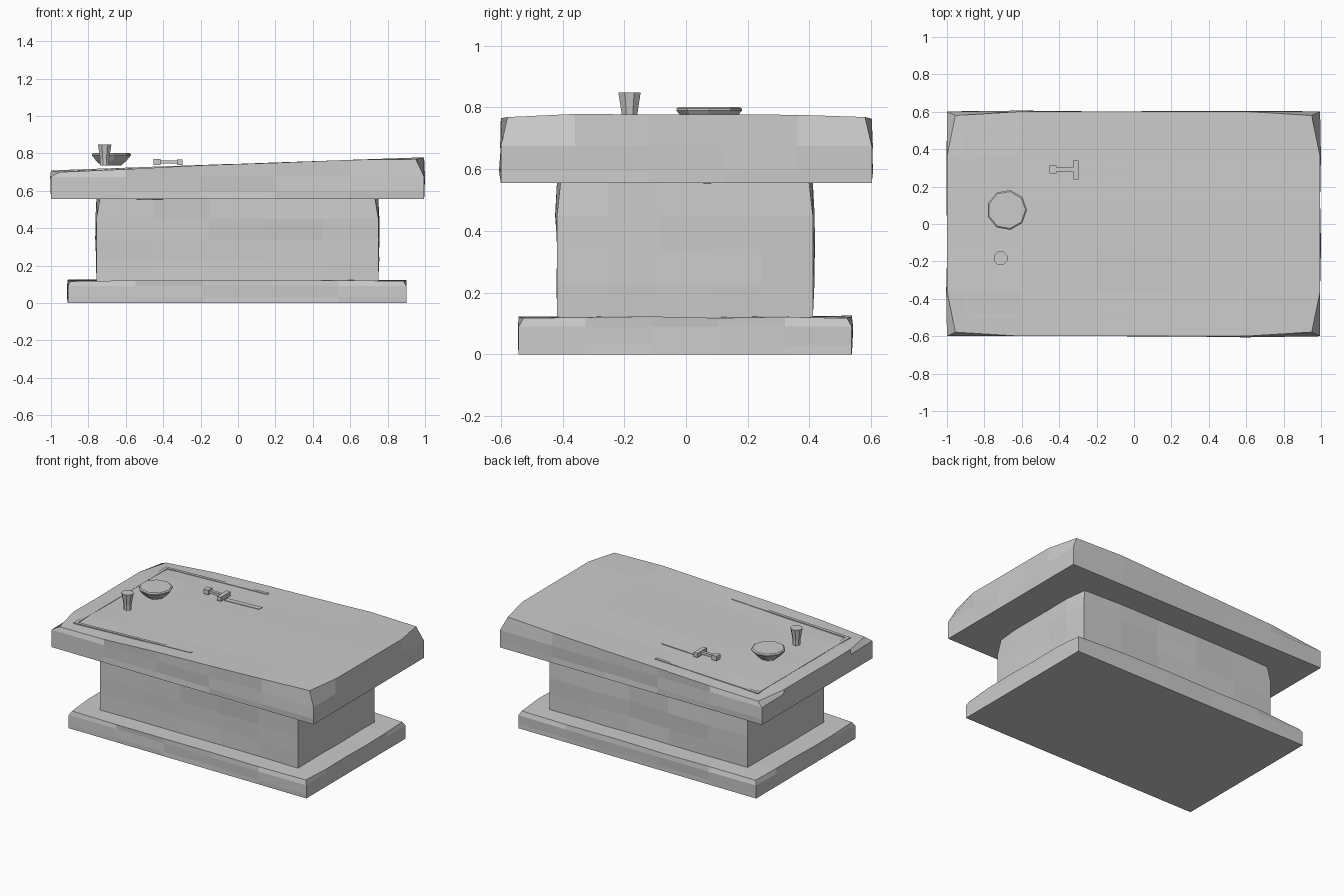
import bpy, bmesh, math, random

if "Cube" in bpy.data.objects:
    bpy.data.objects.remove(bpy.data.objects["Cube"])

random.seed(4)
stone = bpy.data.materials.new("stone grey")
stone.diffuse_color = (0.6, 0.6, 0.6, 1)
stone.use_nodes = True
stone.node_tree.nodes["Principled BSDF"].inputs["Base Color"].default_value = stone.diffuse_color


def finish(name, bm):
    bmesh.ops.recalc_face_normals(bm, faces=bm.faces)
    me = bpy.data.meshes.new(name)
    bm.to_mesh(me)
    bm.free()
    me.materials.append(stone)
    ob = bpy.data.objects.new(name, me)
    bpy.context.collection.objects.link(ob)
    return ob


def slab_z(x):
    return 0.742 + 0.036 * x


def block(name, x0, x1, y0, y1, z0, top, rows, inset, wob, n=5):
    """Rough-hewn stone block: gridded box, pulled-in top corners, small wobble."""
    bm = bmesh.new()
    w = lambda a: random.uniform(-a, a)
    pos = lambda i, j: (x0 + (x1 - x0) * i / n, y0 + (y1 - y0) * j / n)
    ring = ([(i, 0) for i in range(n)] + [(n, j) for j in range(n)] +
            [(n - i, n) for i in range(n)] + [(0, n - j) for j in range(n)])
    corner = lambda i, j: i in (0, n) and j in (0, n)
    # top grid
    grid = {}
    for i in range(n + 1):
        for j in range(n + 1):
            x, y = pos(i, j)
            z = top(x) + w(wob * 0.4)
            if corner(i, j):
                x += inset[0] if i == 0 else -inset[0]
                y += inset[1] if j == 0 else -inset[1]
                z -= inset[2]
            elif i in (0, n) or j in (0, n):
                z += w(wob * 0.5)
            grid[i, j] = bm.verts.new((x, y, z))
    for i in range(n):
        for j in range(n):
            bm.faces.new([grid[i, j], grid[i + 1, j], grid[i + 1, j + 1], grid[i, j + 1]])
    # side rings
    rings = []
    for k, z in enumerate([z0] + rows):
        r = []
        for i, j in ring:
            x, y = pos(i, j)
            if k and not corner(i, j):
                if i in (0, n):
                    x += w(wob)
                else:
                    y += w(wob)
            r.append(bm.verts.new((x, y, z)))
        rings.append(r)
    rings.append([grid[p] for p in ring])
    m = len(ring)
    for a, b in zip(rings, rings[1:]):
        for k in range(m):
            q = (k + 1) % m
            bm.faces.new([a[k], a[q], b[q], b[k]])
    bm.faces.new(rings[0])
    return finish(name, bm)


def plate(name, x0, x1, y0, y1, low, high):
    """Box whose lower and upper heights may depend on x."""
    bm = bmesh.new()
    v = [bm.verts.new((x, y, f(x))) for f in (low, high)
         for x, y in ((x0, y0), (x1, y0), (x1, y1), (x0, y1))]
    for f in ((0, 1, 2, 3), (4, 5, 6, 7), (0, 1, 5, 4), (1, 2, 6, 5), (2, 3, 7, 6), (3, 0, 4, 7)):
        bm.faces.new([v[k] for k in f])
    return finish(name, bm)


def turned(name, cx, cy, profile, n, phase=0):
    """Closed low-poly solid of revolution from (radius, z) points."""
    bm = bmesh.new()
    rings = [[bm.verts.new((cx + r * math.cos(phase + math.tau * k / n),
                            cy + r * math.sin(phase + math.tau * k / n), z))
              for k in range(n)] for r, z in profile]
    for a, b in zip(rings, rings[1:]):
        for k in range(n):
            q = (k + 1) % n
            bm.faces.new([a[k], a[q], b[q], b[k]])
    bm.faces.new(rings[0])
    bm.faces.new(rings[-1])
    return finish(name, bm)


# stone masses
block("base_plinth", -0.91, 0.9, -0.542, 0.537, 0, lambda x: 0.122, [0.03, 0.09],
      (0.015, 0.015, 0.005), 0.005)
block("pedestal_body", -0.757, 0.75, -0.418, 0.411, 0.118, lambda x: 0.558,
      [0.23, 0.34, 0.45], (0.018, 0.012, 0), 0.007)
block("table_slab", -1, 0.995, -0.6, 0.602, 0.556, slab_z, [0.595, 0.675],
      (0.045, 0.022, 0.008), 0.006)

# thin border lines on the slab
under = lambda x: slab_z(x) - 0.004
over = lambda x: slab_z(x) + 0.003
plate("border_line_back", -0.88, -0.12, 0.488, 0.508, under, over)
plate("border_line_front", -0.88, -0.01, -0.5, -0.48, under, over)
plate("border_line_left", -0.902, -0.88, -0.5, 0.508, under, over)

# offering bowl and cup
turned("bowl", -0.68, 0.075, [(0.055, 0.735), (0.085, 0.762), (0.108, 0.79),
                              (0.108, 0.796), (0.1, 0.802)], 9)
turned("cup", -0.713, -0.183, [(0.026, 0.735), (0.026, 0.77), (0.039, 0.848)], 8, math.pi / 8)

# dagger
level = lambda z: (lambda x: z)
plate("dagger_pommel", -0.452, -0.415, 0.27, 0.313, level(0.739), level(0.77))
plate("dagger_grip", -0.415, -0.325, 0.28, 0.301, level(0.746), level(0.763))
plate("dagger_guard", -0.325, -0.296, 0.237, 0.34, level(0.738), level(0.767))
plate("dagger_blade", -0.296, -0.03, 0.272, 0.307, under, over)
